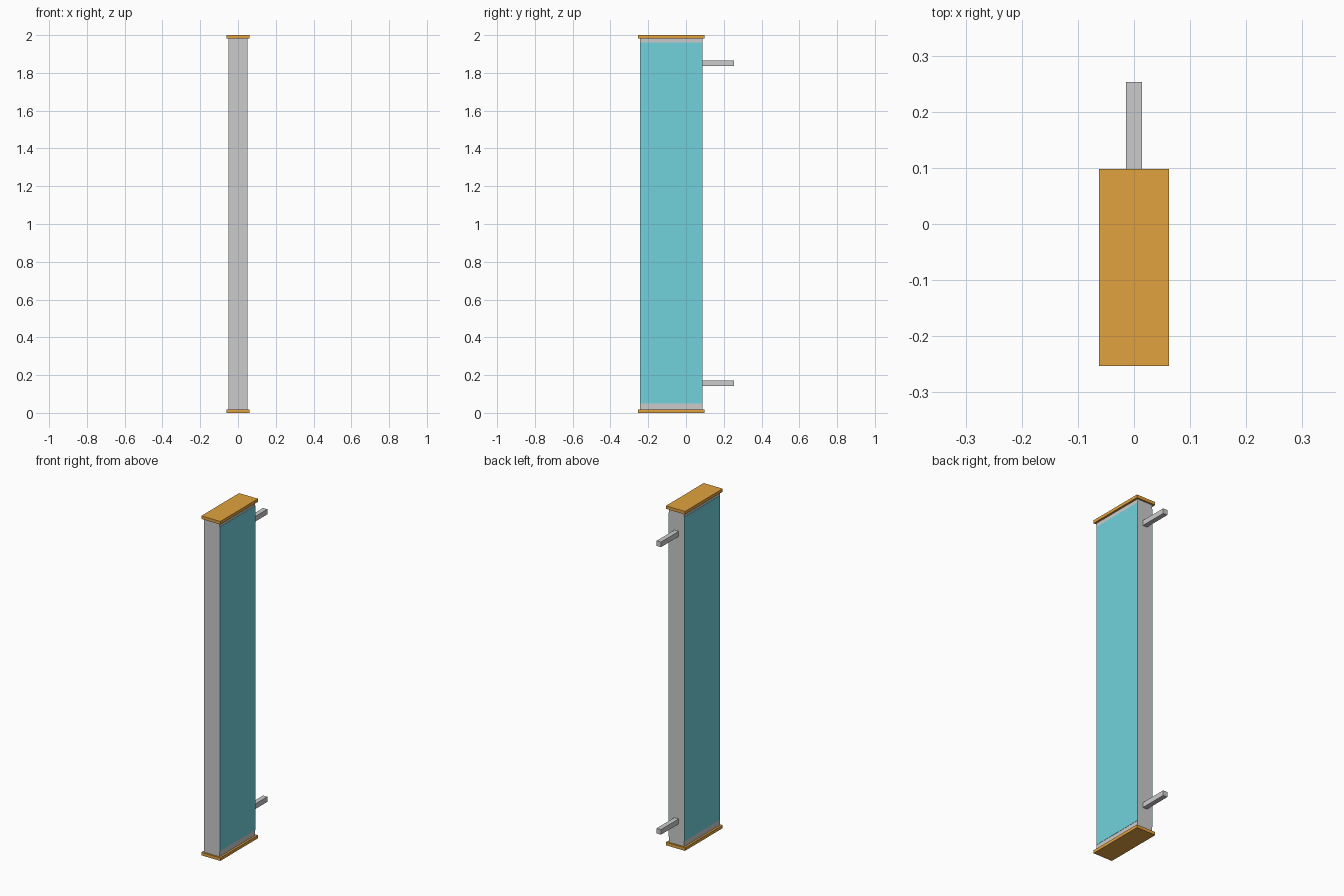
import bpy
import bmesh
from mathutils import Vector

if "Cube" in bpy.data.objects:
    bpy.data.objects.remove(bpy.data.objects["Cube"])


def colour(name, rgb):
    mat = bpy.data.materials.new(name)
    mat.diffuse_color = (*rgb, 1)
    mat.use_nodes = True
    mat.node_tree.nodes["Principled BSDF"].inputs["Base Color"].default_value = mat.diffuse_color
    return mat


def box(name, lo, hi, mat=None):
    """Axis-aligned box between two corners."""
    lo, hi = Vector(lo), Vector(hi)
    bm = bmesh.new()
    bmesh.ops.create_cube(bm, size=1)
    bmesh.ops.scale(bm, vec=hi - lo, verts=bm.verts)
    bmesh.ops.translate(bm, vec=(lo + hi) / 2, verts=bm.verts)
    mesh = bpy.data.meshes.new(name)
    bm.to_mesh(mesh)
    bm.free()
    obj = bpy.data.objects.new(name, mesh)
    bpy.context.collection.objects.link(obj)
    if mat:
        mesh.materials.append(mat)
    return obj


orange = colour("orange", (0.75, 0.36, 0.05))
cyan = colour("cyan", (0.17, 0.65, 0.71))

CAP = 0.018
FRONT, BACK = -0.243, 0.088

# Upright sign housing
box("housing", (-0.05, FRONT, CAP), (0.05, BACK, 2 - CAP))

# Coloured faces on both sides
for side, s in (("left", -1), ("right", 1)):
    x0, x1 = sorted((s * 0.0495, s * 0.0515))
    box(f"{side}_panel", (x0, FRONT, 0.05), (x1, BACK, 1.96), cyan)

# End caps and wall brackets, bottom and top
for end, cap_z, arm_z in (("lower", 0, 0.157), ("upper", 2 - CAP, 1.851)):
    box(f"{end}_cap", (-0.062, -0.253, cap_z), (0.062, 0.098, cap_z + CAP), orange)
    box(f"{end}_bracket", (-0.014, BACK - 0.005, arm_z - 0.015),
        (0.014, 0.253, arm_z + 0.015))
